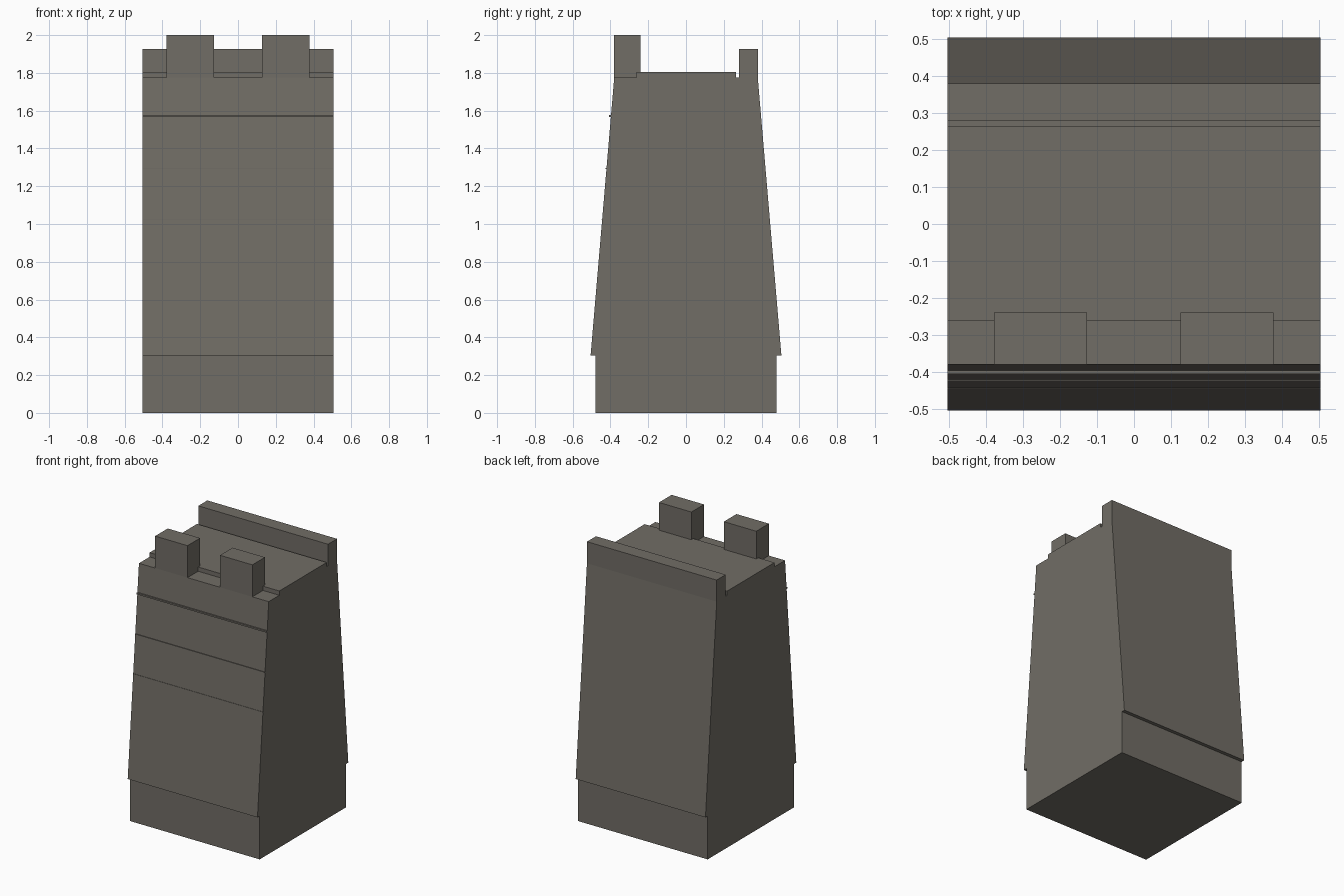
import bpy
import bmesh

if "Cube" in bpy.data.objects:
    bpy.data.objects.remove(bpy.data.objects["Cube"])

stone = bpy.data.materials.new("grey_stone")
stone.diffuse_color = (0.165, 0.153, 0.132, 1)
stone.use_nodes = True
stone.node_tree.nodes["Principled BSDF"].inputs["Base Color"].default_value = stone.diffuse_color


def extrude_profile(name, points, x0, x1):
    """Extrude a (y, z) outline from x0 to x1."""
    bm = bmesh.new()
    face = bm.faces.new([bm.verts.new((x0, y, z)) for y, z in points])
    ext = bmesh.ops.extrude_face_region(bm, geom=[face])
    verts = [g for g in ext["geom"] if isinstance(g, bmesh.types.BMVert)]
    bmesh.ops.translate(bm, verts=verts, vec=(x1 - x0, 0, 0))
    bmesh.ops.recalc_face_normals(bm, faces=bm.faces)
    mesh = bpy.data.meshes.new(name)
    bm.to_mesh(mesh)
    bm.free()
    mesh.materials.append(stone)
    obj = bpy.data.objects.new(name, mesh)
    bpy.context.collection.objects.link(obj)
    return obj


def front_y(z):
    """Front face position on the battered wall."""
    return -0.505 + (z - 0.305) / (1.775 - 0.305) * 0.125


HALF = 0.505

# Wall body: plinth, sloped faces, thin front courses, walkway and rear parapet
outline = [(0.48, 0), (-0.48, 0), (-0.48, 0.305), (-0.505, 0.305)]
for z, depth, height in ((1.02, 0.002, 0.004), (1.29, 0.004, 0.006), (1.567, 0.009, 0.011)):
    y = front_y(z)
    outline += [(y, z), (y - depth, z), (y - depth, z + height),
                (front_y(z + height), z + height)]
outline += [(-0.38, 1.775), (-0.262, 1.775), (-0.262, 1.805), (0.265, 1.805),
            (0.265, 1.775), (0.28, 1.775), (0.28, 1.927), (0.38, 1.927),
            (0.38, 1.775), (0.505, 0.305), (0.48, 0.305)]
extrude_profile("wall_body", outline, -HALF, HALF)

# Two front merlons
merlon = [(-0.38, 1.775), (-0.38, 2.0), (-0.24, 2.0), (-0.24, 1.805),
          (-0.262, 1.805), (-0.262, 1.775)]
for side, cx in (("left", -0.253), ("right", 0.252)):
    extrude_profile("merlon_" + side, merlon, cx - 0.126, cx + 0.126)
